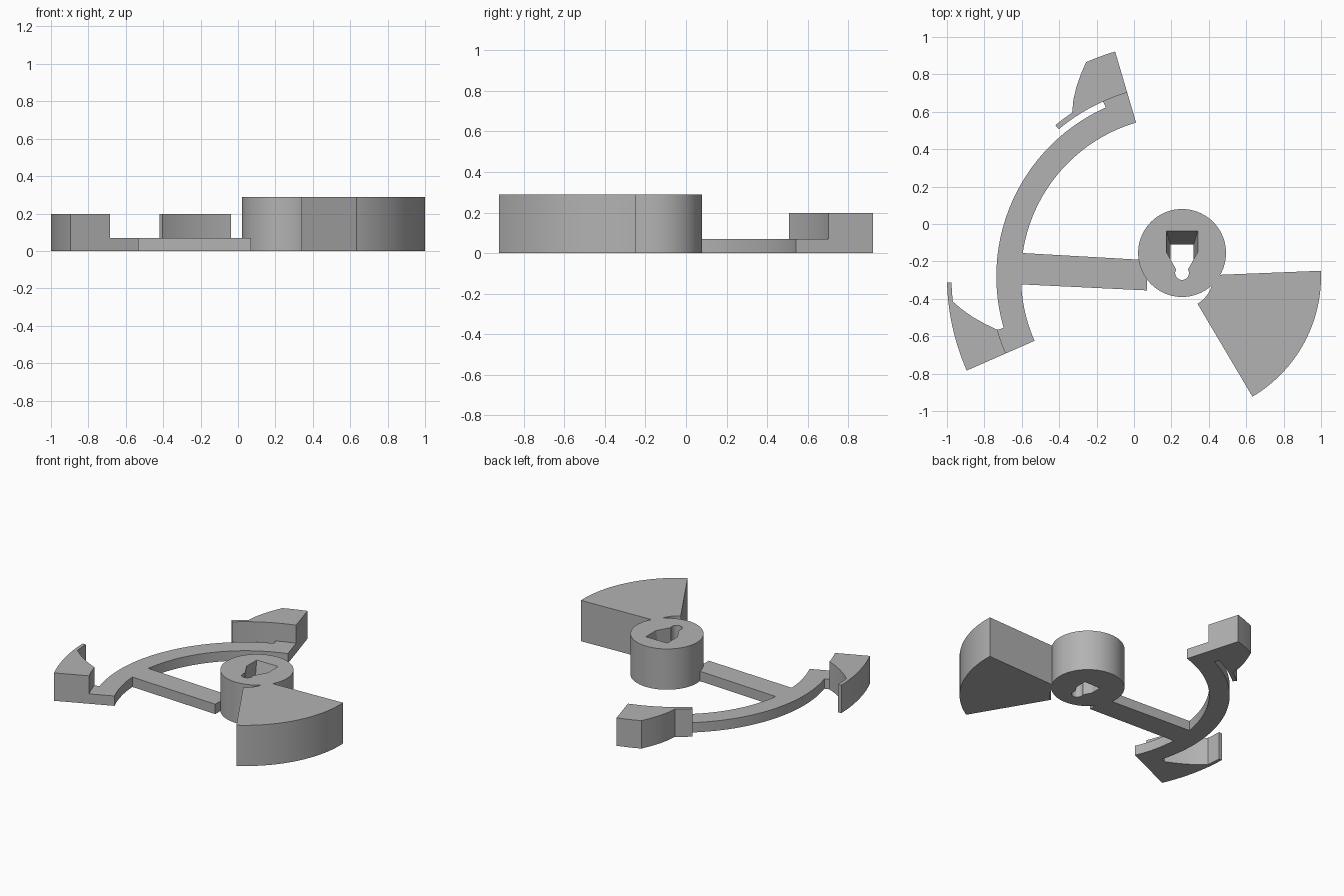
import bpy, bmesh, math

cube = bpy.data.objects.get("Cube")
if cube:
    bpy.data.objects.remove(cube, do_unlink=True)

grey = bpy.data.materials.new("plain_grey")
grey.use_nodes = True
grey.diffuse_color = (0.45, 0.45, 0.45, 1)
grey.node_tree.nodes["Principled BSDF"].inputs["Base Color"].default_value = (0.45, 0.45, 0.45, 1)

PIVOT = (0.253, -0.28)      # centre of all the swept arcs
HUB = (0.257, -0.155)
THIN, PALLET, TALL = 0.07, 0.198, 0.289


def arc(radius, start, end, steps=24, centre=PIVOT):
    """Points along an arc, angles in degrees."""
    angles = [math.radians(start + (end - start) * i / steps) for i in range(steps + 1)]
    return [(centre[0] + radius * math.cos(a), centre[1] + radius * math.sin(a)) for a in angles]


def prism(name, outline, height, base=0.0, top_outline=None):
    """Extrude an outline upward, optionally lofting to another outline."""
    bm = bmesh.new()
    low = [bm.verts.new((x, y, base)) for x, y in outline]
    high = [bm.verts.new((x, y, height)) for x, y in top_outline or outline]
    bm.faces.new(low[::-1])
    bm.faces.new(high)
    for i in range(len(low)):
        j = (i + 1) % len(low)
        bm.faces.new((low[i], low[j], high[j], high[i]))
    bmesh.ops.recalc_face_normals(bm, faces=bm.faces)
    mesh = bpy.data.meshes.new(name)
    bm.to_mesh(mesh)
    bm.free()
    mesh.materials.append(grey)
    obj = bpy.data.objects.new(name, mesh)
    bpy.context.collection.objects.link(obj)
    return obj


def keyhole(half_width, back_y, shoulder_y):
    """Rectangular socket narrowing into a small round slot."""
    x, y = HUB[0], -0.262
    return ([(x + half_width, shoulder_y), (x + half_width, back_y),
             (x - half_width, back_y), (x - half_width, shoulder_y)]
            + arc(0.037, 149, 391, 20, (x, y)))


# Hub with a tapered keyhole socket
hub = prism("hub", arc(0.235, 0, 355, 71, HUB), TALL)
low, high = keyhole(0.062, -0.11, -0.191), keyhole(0.084, -0.037, -0.15)


def extend(t):
    return [(a[0] + (b[0] - a[0]) * t, a[1] + (b[1] - a[1]) * t) for a, b in zip(low, high)]


cutter = prism("socket_cutter", extend(-0.1), TALL * 1.1, -TALL * 0.1, extend(1.1))
cut = hub.modifiers.new("socket", 'BOOLEAN')
cut.operation, cut.solver, cut.object = 'DIFFERENCE', 'EXACT', cutter
bpy.context.view_layer.objects.active = hub
hub.select_set(True)
bpy.ops.object.modifier_apply(modifier=cut.name)
bpy.data.objects.remove(cutter, do_unlink=True)

# Counterweight sector
counterweight = prism("counterweight",
                      arc(0.747, -59.4, 2.3, 40) + arc(0.17, 2.3, -59.4, 16), TALL)

# Curved arm with a raised-radius pad at each end
curved_arm = prism("curved_arm",
                   arc(1.024, 106.4, 114.1, 6) + arc(0.989, 114.1, 196.2, 60)
                   + arc(1.024, 196.2, 203.7, 6) + arc(0.857, 203.7, 106.4, 70), THIN)

# Straight arm between curve and hub
straight_arm = prism("straight_arm",
                     [(-0.62, -0.154), (0.07, -0.193), (0.07, -0.355), (-0.62, -0.322)], THIN)

# Pallets with thin trailing tips
back_pallet = prism("back_pallet",
                    arc(1.253, 106.4, 114, 8) + [(-0.285, 0.799), (-0.308, 0.733), (-0.324, 0.665)]
                    + arc(1.052, 123.7, 129.8, 6) + arc(1.024, 129.8, 106.4, 20), PALLET)
front_pallet = prism("front_pallet",
                     arc(1.253, 181.5, 203.7, 20) + arc(1.024, 203.7, 196.2, 6)
                     + [(-0.795, -0.535), (-0.861, -0.498), (-0.918, -0.458)]
                     + arc(1.229, 186.3, 181.5, 5), PALLET)

# Smooth the curved walls, keep corners crisp
bpy.ops.object.select_all(action='DESELECT')
for obj in (hub, counterweight, curved_arm, straight_arm, back_pallet, front_pallet):
    obj.select_set(True)
bpy.context.view_layer.objects.active = hub
bpy.ops.object.shade_smooth_by_angle(angle=math.radians(25))
